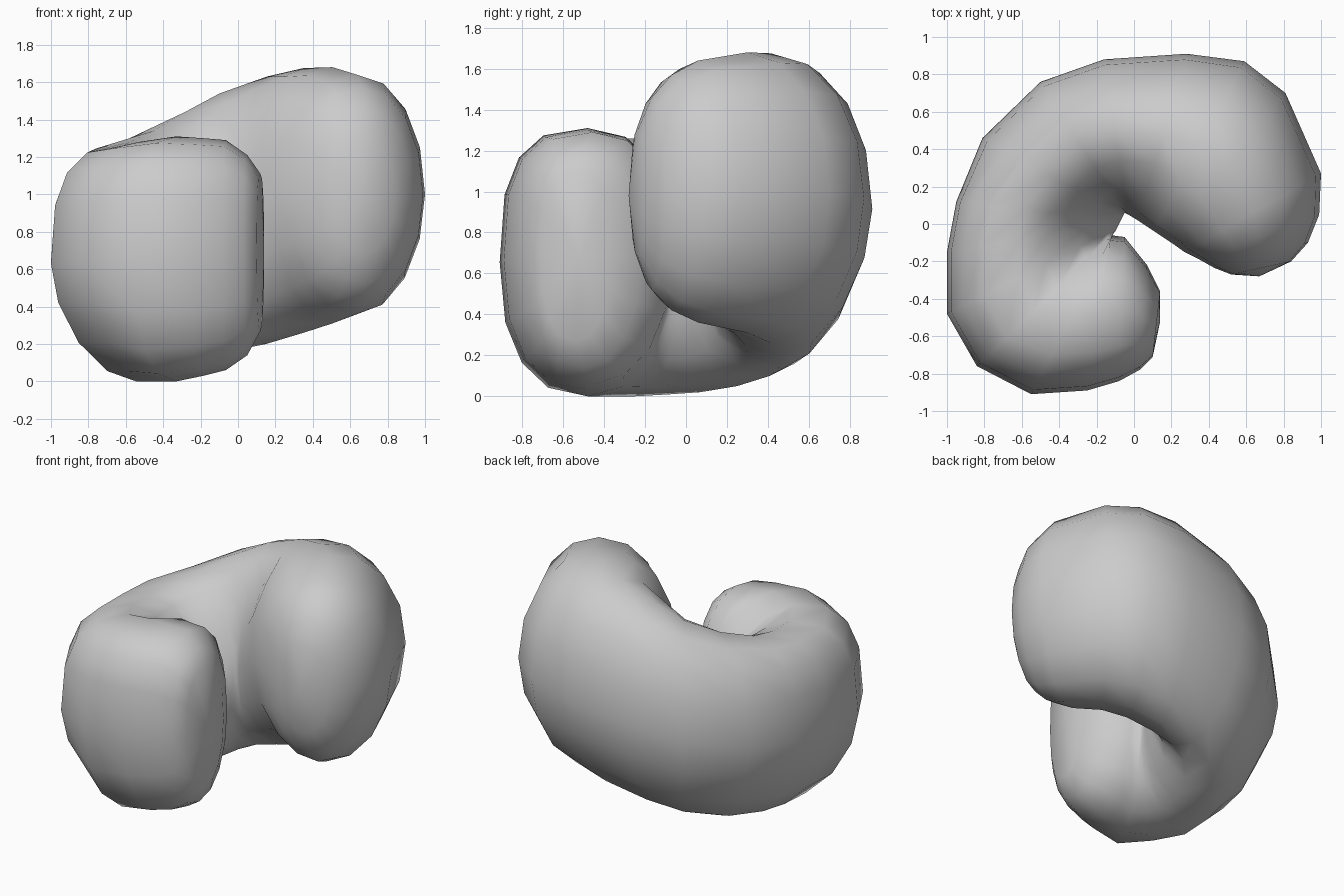
import bpy, bmesh, math

if "Cube" in bpy.data.objects:
    bpy.data.objects.remove(bpy.data.objects["Cube"])

SIDES = 16
# section shapes: squareness of top outer, top inner, bottom outer quarter; crest position
FRONT = (2.8, 2.3, 2.4, 0.50)
LEFT = (2.7, 1.5, 1.75, 0.58)
BACK = (2.1, 1.75, 1.75, 0.52)
RIGHT = (2.05, 2.35, 1.95, 0.50)
# cross-sections along the curl: inner x, y, outer x, y, bottom z, top z, shape
SECTIONS = [
    (0.14, -0.36, 0.10, -0.71, 0.27, 1.11, FRONT),
    (0.07, -0.22, 0.03, -0.78, 0.14, 1.21, FRONT),
    (-0.05, -0.07, -0.08, -0.84, 0.06, 1.29, FRONT),
    (-0.12, -0.06, -0.25, -0.89, 0.03, 1.30, FRONT),
    (-0.11, -0.05, -0.55, -0.91, 0.00, 1.31, FRONT),
    (-0.10, -0.04, -0.84, -0.76, 0.00, 1.28, LEFT),
    (-0.09, -0.02, -1.00, -0.48, 0.00, 1.26, LEFT),
    (-0.08, 0.00, -1.00, -0.15, 0.01, 1.26, LEFT),
    (-0.07, 0.02, -0.95, 0.12, 0.02, 1.28, LEFT),
    (-0.06, 0.04, -0.81, 0.46, 0.05, 1.34, BACK),
    (-0.05, 0.06, -0.50, 0.76, 0.10, 1.44, BACK),
    (-0.03, 0.05, -0.16, 0.88, 0.15, 1.54, BACK),
    (0.02, 0.02, 0.28, 0.91, 0.20, 1.63, BACK),
    (0.11, -0.04, 0.59, 0.87, 0.26, 1.675, RIGHT),
    (0.20, -0.10, 0.81, 0.70, 0.31, 1.68, RIGHT),
    (0.27, -0.15, 1.00, 0.27, 0.36, 1.64, RIGHT),
    (0.35, -0.19, 0.99, 0.05, 0.42, 1.57, RIGHT),
    (0.43, -0.235, 0.93, -0.10, 0.52, 1.46, RIGHT),
    (0.52, -0.27, 0.84, -0.20, 0.68, 1.30, RIGHT),
]


def power(v, n):
    return math.copysign(abs(v) ** (2 / n), v)


def section_ring(bm, ix, iy, ox, oy, low, high, shape):
    """Egg-like section whose four quarters have their own squareness."""
    top_out, top_in, bottom_out, crest = shape
    ring = []
    for k in range(SIDES):
        a = 2 * math.pi * k / SIDES
        c, d = math.cos(a), math.sin(a)
        if d >= 0:
            n, mid = (top_out if c > 0 else top_in), crest
        else:
            n, mid = (bottom_out if c > 0 else 2.1), 0.5
        s, t = power(c, n), power(d, n)
        w = mid + s * ((1 - mid) if s > 0 else mid)
        ring.append(bm.verts.new((ix + w * (ox - ix), iy + w * (oy - iy),
                                  (low + high) / 2 + t * (high - low) / 2)))
    return ring


# curled bean body
bm = bmesh.new()
rings = [section_ring(bm, *s) for s in SECTIONS]
for r0, r1 in zip(rings, rings[1:]):
    for k in range(SIDES):
        j = (k + 1) % SIDES
        bm.faces.new((r0[k], r0[j], r1[j], r1[k]))

# rounded end caps
for ring, tip in ((rings[0], (0.14, -0.52, 0.68)), (rings[-1], (0.67, -0.28, 0.98))):
    v = bm.verts.new(tip)
    for k in range(SIDES):
        bm.faces.new((ring[k], ring[(k + 1) % SIDES], v))

bmesh.ops.recalc_face_normals(bm, faces=bm.faces)
for f in bm.faces:
    f.smooth = True
mesh = bpy.data.meshes.new("curled_bean")
bm.to_mesh(mesh)
bm.free()
body = bpy.data.objects.new("curled_bean", mesh)
bpy.context.collection.objects.link(body)
